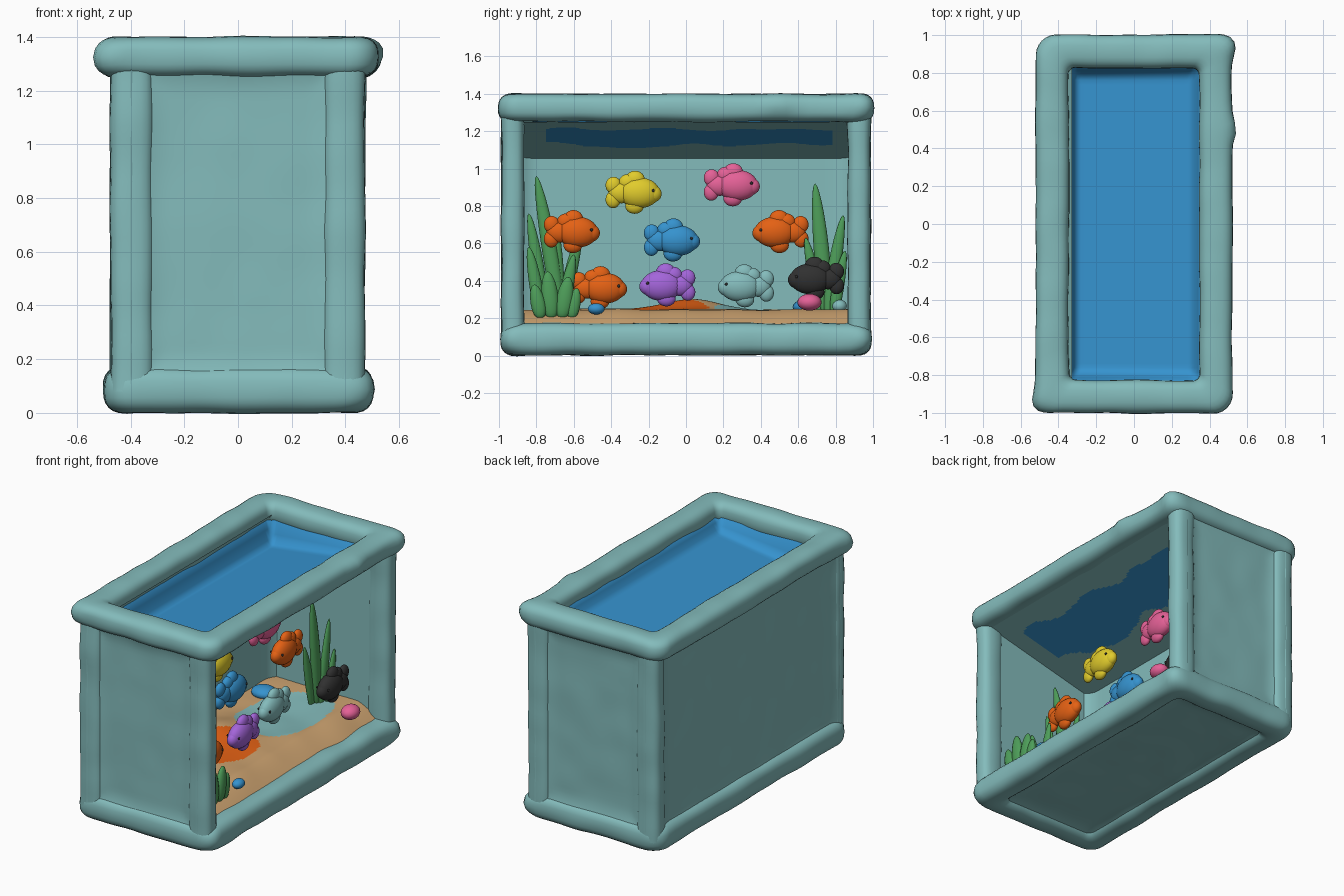
import bpy, bmesh, math
from mathutils import Vector, Matrix, noise

if "Cube" in bpy.data.objects:
    bpy.data.objects.remove(bpy.data.objects["Cube"])


def material(name, rgb):
    m = bpy.data.materials.new(name)
    m.diffuse_color = (*rgb, 1)
    m.use_nodes = True
    m.node_tree.nodes["Principled BSDF"].inputs["Base Color"].default_value = m.diffuse_color
    return m


TEAL = material("teal", (0.23, 0.50, 0.50))
BLUE = material("blue", (0.036, 0.29, 0.62))
ORANGE = material("orange", (0.78, 0.12, 0.007))
YELLOW = material("yellow", (0.75, 0.60, 0.025))
PINK = material("pink", (0.78, 0.12, 0.31))
PURPLE = material("purple", (0.37, 0.13, 0.70))
BLACK = material("black", (0.03, 0.03, 0.03))
GREEN = material("green", (0.075, 0.34, 0.10))
SAND = material("sand", (0.60, 0.36, 0.16))


def finish(bm, name, mats, facing=None, wobble=0.0, lumps=()):
    """Make a smooth object; open sheets are turned towards 'facing'."""
    bm.normal_update()
    if facing:
        flip = [f for f in bm.faces if f.normal.dot(Vector(facing)) < 0]
        bmesh.ops.reverse_faces(bm, faces=flip)
    else:
        bmesh.ops.recalc_face_normals(bm, faces=bm.faces)
    bm.normal_update()
    for v in bm.verts:
        push = wobble * noise.noise(v.co * 5) if wobble else 0
        for centre, size, height in lumps:
            push += height * math.exp(-((v.co - Vector(centre)).length / size) ** 2)
        v.co += v.normal * push
    for f in bm.faces:
        f.smooth = True
    me = bpy.data.meshes.new(name)
    bm.to_mesh(me)
    bm.free()
    for m in mats:
        me.materials.append(m)
    ob = bpy.data.objects.new(name, me)
    bpy.context.collection.objects.link(ob)
    return ob


def grid(rows, wrap_u=False, wrap_v=False):
    """Skin a list of point rows, optionally closed in either direction."""
    bm = bmesh.new()
    vs = [[bm.verts.new(p) for p in row] for row in rows]
    nu, nv = len(vs), len(vs[0])
    for i in range(nu if wrap_u else nu - 1):
        for j in range(nv if wrap_v else nv - 1):
            k, l = (i + 1) % nu, (j + 1) % nv
            bm.faces.new((vs[i][j], vs[k][j], vs[k][l], vs[i][l]))
    return bm


def sheet(nu, nv, func):
    """Grid of func(u, v) with u and v from -1 to 1."""
    return grid([[func(2 * i / nu - 1, 2 * j / nv - 1) for j in range(nv + 1)]
                 for i in range(nu + 1)])


def ball(bm, centre, radii, u=16, v=10):
    mat = Matrix.Translation(centre) @ Matrix.Diagonal((*radii, 1))
    return bmesh.ops.create_uvsphere(bm, u_segments=u, v_segments=v, radius=1, matrix=mat)["verts"]


def power(c, e):
    return math.copysign(abs(c) ** e, c)


def ring(hx, hy, r, z):
    """Rounded rectangle with corner radius r, evenly split sides."""
    pts = []
    corners = [(1, 1, 0), (-1, 1, 90), (-1, -1, 180), (1, -1, 270)]
    for n, (sx, sy, a0) in enumerate(corners):
        for k in range(7):
            a = math.radians(a0 + 15 * k)
            pts.append(Vector((sx * (hx - r) + r * math.cos(a), sy * (hy - r) + r * math.sin(a), z)))
        tx, ty, a1 = corners[(n + 1) % 4]
        a = math.radians(a1)
        end = Vector((tx * (hx - r) + r * math.cos(a), ty * (hy - r) + r * math.sin(a), z))
        start = pts[-1]
        pts += [start.lerp(end, k / 30) for k in range(1, 30)]
    return pts


# ---- rims: soft square tubes round the top and bottom, with clay lumps
def rim(name, hx, hy, z, rw, rz, lumps):
    rows = []
    for i in range(24):
        a = math.tau * i / 24
        o = rw * power(math.cos(a), 0.75)
        rows.append(ring(hx + o, hy + o, 0.07 + 0.4 * o, z + rz * power(math.sin(a), 0.75)))
    finish(grid(rows, True, True), name, [TEAL], None, 0.008, lumps)


rim("bottom_rim", 0.413, 0.903, 0.0875, 0.088, 0.086,
    [((0.49, 0.96, 0.09), 0.06, 0.03), ((0.49, -0.96, 0.09), 0.06, 0.02)])
rim("top_rim", 0.433, 0.914, 1.325, 0.088, 0.075,
    [((0.53, 0.5, 1.345), 0.05, 0.025), ((0.51, 0.96, 1.34), 0.06, 0.03),
     ((-0.51, -0.96, 1.32), 0.06, 0.03)])

# ---- corner posts
for sx, a in ((-1, "back"), (1, "front")):
    for sy, b in ((-1, "left"), (1, "right")):
        rows = []
        for i in range(25):
            z = 0.08 + 1.25 * i / 24
            rows.append([Vector((sx * 0.395 + 0.08 * power(math.cos(t), 0.75),
                                 sy * 0.925 + 0.062 * power(math.sin(t), 0.75), z))
                         for t in (math.tau * j / 20 for j in range(20))])
        finish(grid(rows, False, True), f"{a}_{b}_post", [TEAL], None, 0.008)


# ---- panels: recessed outer faces that swell into the rims and posts, plain inner faces
def swell(u, half_u, v, half_v, m=0.15):
    return max(max(0, 1 - half_u * (1 - abs(u)) / m), max(0, 1 - half_v * (1 - abs(v)) / m)) ** 2


for s, n in ((-1, "left"), (1, "right")):
    finish(sheet(32, 44, lambda u, v: (0.40 * u, s * (0.953 + 0.036 * swell(u, 0.40, v, 0.62)),
                                       0.71 + 0.62 * v)),
           n + "_outer_panel", [TEAL], (0, s, 0), 0.005)
    finish(sheet(16, 24, lambda u, v: (0.42 * u, s * 0.878, 0.71 + 0.62 * v)),
           n + "_inner_panel", [TEAL], (0, -s, 0))
finish(sheet(56, 44, lambda u, v: (-0.447 - 0.03 * swell(u, 0.92, v, 0.62), 0.92 * u,
                                   0.71 + 0.62 * v)),
       "back_outer_panel", [TEAL], (-1, 0, 0), 0.005)
finish(sheet(48, 32, lambda u, v: (-0.368 + 0.04 * swell(u, 0.89, v, 0.62, 0.1), 0.89 * u,
                                   0.71 + 0.62 * v)),
       "back_inner_panel", [TEAL], (1, 0, 0))
finish(sheet(32, 56, lambda u, v: (0.41 * u, 0.90 * v, 0.042 - 0.036 * swell(u, 0.41, v, 0.90))),
       "bottom_panel", [TEAL], (0, 0, -1), 0.005)


# ---- floor: nearly flat, falling to the front rim; sand, bare patch and orange stain
def bare(x, y):
    return ((x - 0.0) / 0.23) ** 2 + ((y - 0.48) / 0.36) ** 2


def floor_point(u, v):
    x, y = 0.02 + 0.41 * u, 0.90 * v
    z = 0.245 + 0.010 * noise.noise(Vector((x * 4, y * 4, 0)))
    z -= 0.10 * max(0, (x - 0.24) / 0.19) ** 1.5
    z += 0.06 * math.exp(-((x + 0.18) / 0.13) ** 2 - ((y - 0.02) / 0.2) ** 2)
    z -= 0.02 * max(0, 1 - bare(x, y))
    return x, y, z


floor = finish(sheet(64, 130, floor_point), "floor_bed", [SAND, TEAL, ORANGE], (0, 0, 1))
for f in floor.data.polygons:
    x, y, z = f.center
    wob = 1 + 0.3 * noise.noise(f.center * 6)
    if ((x + 0.02) / 0.17) ** 2 + ((y + 0.10) / 0.24) ** 2 < wob:
        f.material_index = 2
    elif bare(x, y) < wob:
        f.material_index = 1


# ---- water: sunken blue pan, and its clay underside with a blue patch
def water_point(u, v):
    x, y = 0.375 * u, 0.86 * v
    lip = max(max(0, (abs(x) - 0.29) / 0.065), max(0, (abs(y) - 0.77) / 0.07))
    base = 1.19 + 0.13 * x
    return x, y, base + (1.33 - base) * min(1, lip) ** 2


def under_point(u, v):
    x = 0.02 + 0.40 * u
    return x, 0.89 * v, 1.145 + 0.25 * x


finish(sheet(40, 70, water_point), "water_surface", [BLUE], (0, 0, 1))
under = finish(sheet(64, 100, under_point), "water_underside", [TEAL, BLUE], (0, 0, -1))
for f in under.data.polygons:
    wob = 0.03 * noise.noise(f.center * 4)
    if -0.75 < f.center.y < 0.79 and 1.125 + wob < f.center.z < 1.205 + wob:
        f.material_index = 1


# ---- fish: rounded body, snout, tail and fins, with two eyes
def fish(name, mat, x, y, z, facing):
    def at(px, py, pz):
        return (x + px, y + facing * py, z + pz)
    bm = bmesh.new()
    for p, r in [((0, 0.03, 0), (0.055, 0.11, 0.082)),
                 ((0, 0.095, -0.005), (0.038, 0.055, 0.048)),
                 ((0, -0.065, 0), (0.036, 0.07, 0.056)),
                 ((0, -0.108, 0.04), (0.026, 0.042, 0.046)),
                 ((0, -0.11, -0.036), (0.026, 0.04, 0.046)),
                 ((0, 0.008, 0.07), (0.03, 0.052, 0.048)),
                 ((0, -0.03, 0.055), (0.03, 0.05, 0.045)),
                 ((0, 0.005, -0.07), (0.03, 0.05, 0.042))]:
        ball(bm, at(*p), r, 20, 14)
    finish(bm, name, [mat])
    bm = bmesh.new()
    for side in (-1, 1):
        ball(bm, at(side * 0.041, 0.105, 0.012), (0.006, 0.008, 0.008), 10, 6)
    finish(bm, name + "_eyes", [BLACK])


for name, mat, x, y, z, facing in [
        ("yellow_fish", YELLOW, 0.04, -0.28, 0.87, 1),
        ("pink_fish", PINK, 0.02, 0.245, 0.91, 1),
        ("left_orange_fish", ORANGE, 0.05, -0.61, 0.66, 1),
        ("blue_fish", BLUE, 0.0, -0.075, 0.615, 1),
        ("right_orange_fish", ORANGE, 0.0, 0.505, 0.66, -1),
        ("low_orange_fish", ORANGE, 0.1, -0.465, 0.36, 1),
        ("purple_fish", PURPLE, 0.11, -0.10, 0.375, -1),
        ("teal_fish", TEAL, 0.04, 0.32, 0.37, -1),
        ("black_fish", BLACK, 0.2, 0.695, 0.41, -1)]:
    fish(name, mat, x, y, z, facing)


# ---- plants: tapering bent blades
def plant(name, leaves):
    bm = bmesh.new()
    for x, y0, y1, top, w in leaves:
        for v in ball(bm, (0, 0, 0), (1, 1, 1), 12, 14):
            t = min(1, max(0, (v.co.z + 1) / 2))
            cy = y0 + (y1 - y0) * t ** 1.6
            cz = 0.2 + (top - 0.2) * t ** 1.3
            v.co = (x + v.co.x * w * 0.6, cy + v.co.y * w, cz)
    finish(bm, name, [GREEN])


plant("left_plant", [
    (-0.03, -0.68, -0.80, 0.96, 0.042), (-0.02, -0.66, -0.56, 0.68, 0.035),
    (0.0, -0.76, -0.84, 0.76, 0.035), (-0.04, -0.68, -0.70, 0.72, 0.035),
    (0.12, -0.78, -0.84, 0.58, 0.035), (0.18, -0.66, -0.60, 0.54, 0.035),
    (0.33, -0.72, -0.74, 0.45, 0.046), (0.33, -0.66, -0.63, 0.42, 0.046),
    (0.34, -0.78, -0.81, 0.38, 0.04), (0.33, -0.61, -0.585, 0.36, 0.036)])
plant("right_plant", [
    (0.05, 0.75, 0.69, 0.92, 0.042), (0.07, 0.76, 0.84, 0.75, 0.036),
    (0.03, 0.72, 0.64, 0.63, 0.034), (0.1, 0.79, 0.85, 0.56, 0.032)])

# ---- pebbles
for name, mat, p, r in [("pink_pebble", PINK, (0.35, 0.66, 0.285), (0.055, 0.065, 0.045)),
                        ("front_blue_pebble", BLUE, (0.34, -0.48, 0.25), (0.035, 0.045, 0.03)),
                        ("back_blue_pebble", BLUE, (-0.26, 0.64, 0.26), (0.08, 0.07, 0.04)),
                        ("teal_pebble", TEAL, (0.1, 0.82, 0.265), (0.04, 0.04, 0.035))]:
    bm = bmesh.new()
    ball(bm, p, r, 20, 12)
    finish(bm, name, [mat])
